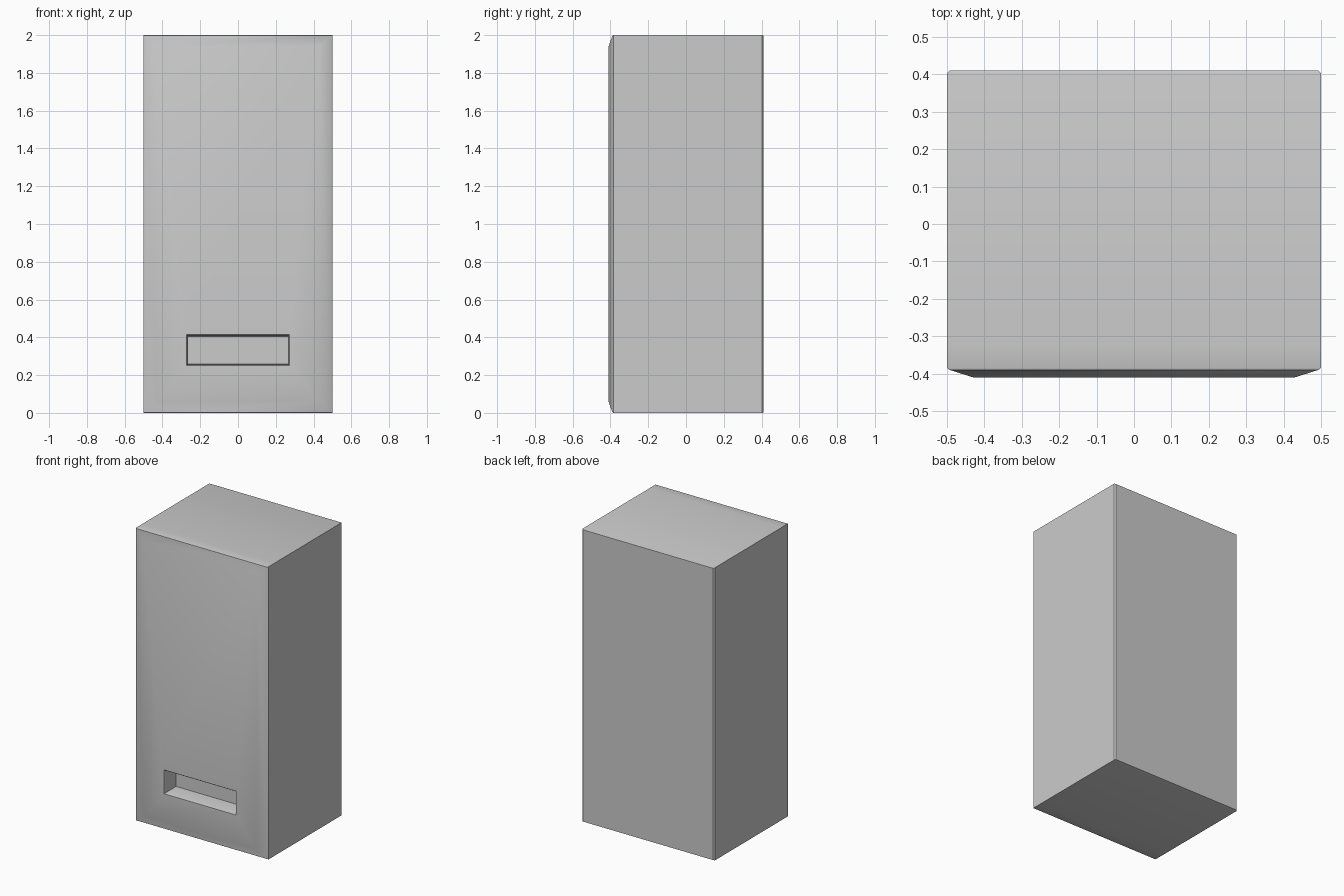
import bpy, bmesh

if "Cube" in bpy.data.objects:
    bpy.data.objects.remove(bpy.data.objects["Cube"])

bm = bmesh.new()

def ring(y, hx, z0, z1):
    return [bm.verts.new(p) for p in ((-hx, y, z0), (hx, y, z0), (hx, y, z1), (-hx, y, z1))]

# Rectangular sections from the back panel, over the front rim, into the tray slot
sections = [
    (0.41, 0.493, 0.003, 1.997),
    (0.403, 0.50, 0.0, 2.0),      # small back bevel
    (-0.32, 0.50, 0.0, 2.0),      # door line
    (-0.385, 0.50, 0.0, 2.0),
    (-0.39, 0.493, 0.003, 1.997),
    (-0.41, 0.43, 0.06, 1.94),    # raised front panel
    (-0.41, 0.272, 0.252, 0.415), # slot opening
    (-0.40, 0.268, 0.255, 0.408),
    (-0.29, 0.265, 0.258, 0.405), # pocket back
]
rings = [ring(*s) for s in sections]
bm.faces.new(rings[0])
for a, b in zip(rings, rings[1:]):
    for i in range(4):
        j = (i + 1) % 4
        bm.faces.new((a[i], a[j], b[j], b[i]))
bm.faces.new(rings[-1])
bmesh.ops.recalc_face_normals(bm, faces=bm.faces[:])

me = bpy.data.meshes.new("machine_cabinet")
bm.to_mesh(me)
bm.free()
cabinet = bpy.data.objects.new("machine_cabinet", me)
bpy.context.collection.objects.link(cabinet)
bpy.context.view_layer.objects.active = cabinet
cabinet.select_set(True)
bpy.ops.object.shade_smooth_by_angle(angle=0.6)
